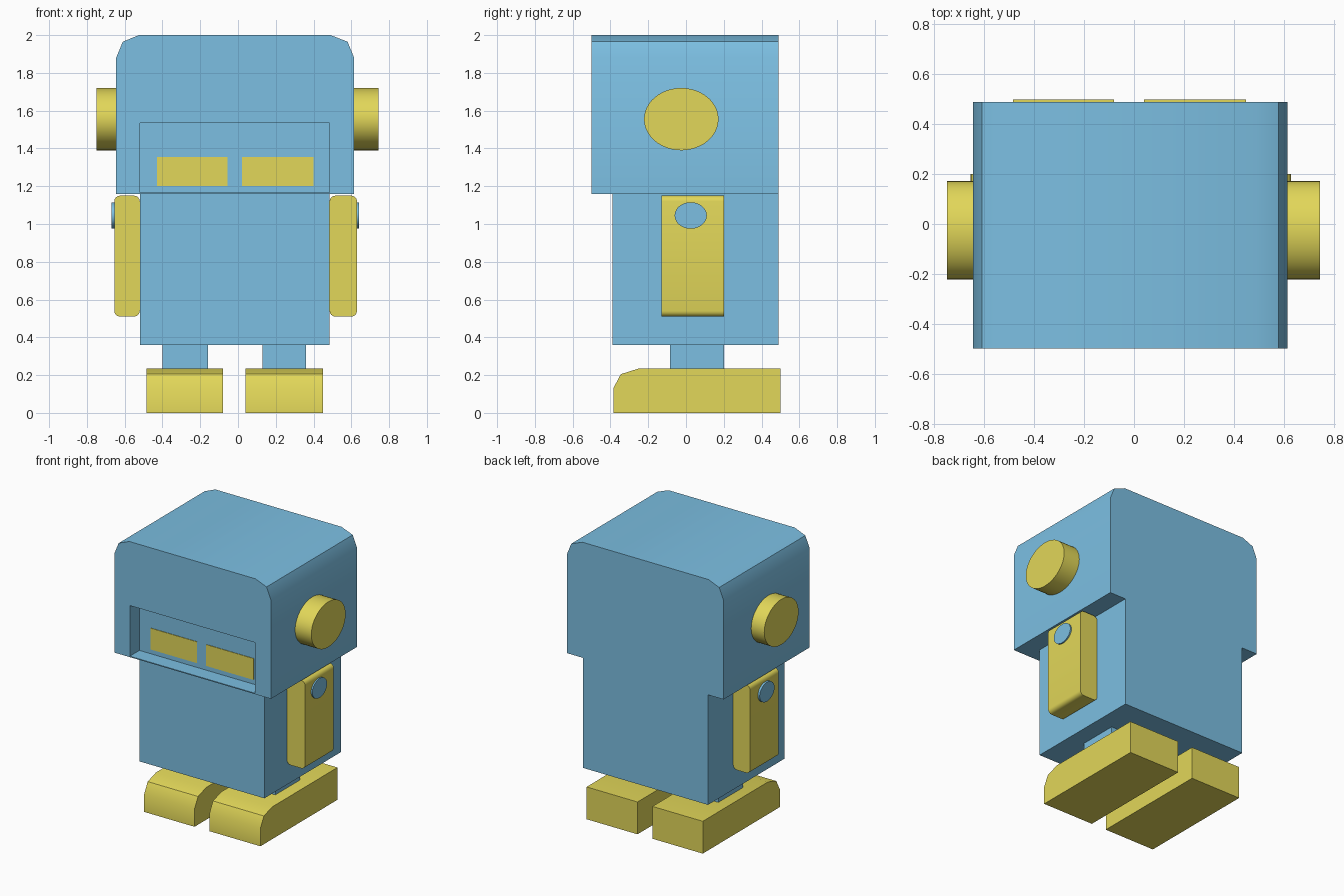
import bpy, bmesh, math

if "Cube" in bpy.data.objects:
    bpy.data.objects.remove(bpy.data.objects["Cube"])


def material(name, color):
    m = bpy.data.materials.new(name)
    m.diffuse_color = (*color, 1)
    m.use_nodes = True
    m.node_tree.nodes["Principled BSDF"].inputs["Base Color"].default_value = m.diffuse_color
    return m


BLUE = material("blue", (0.20, 0.52, 0.76))
YELLOW = material("yellow", (0.76, 0.68, 0.10))


def select(ob):
    bpy.ops.object.select_all(action='DESELECT')
    ob.select_set(True)
    bpy.context.view_layer.objects.active = ob


def smooth(ob):
    select(ob)
    bpy.ops.object.shade_smooth_by_angle(angle=math.radians(30))


def prism(name, profile, axis, lo, hi, mat):
    """Extrude a profile along x (profile in y,z) or y (profile in x,z)."""
    bm = bmesh.new()
    place = (lambda p, d: (d, p[0], p[1])) if axis == 'x' else (lambda p, d: (p[0], d, p[1]))
    a = [bm.verts.new(place(p, lo)) for p in profile]
    b = [bm.verts.new(place(p, hi)) for p in profile]
    bm.faces.new(a)
    bm.faces.new(b[::-1])
    n = len(a)
    for i in range(n):
        j = (i + 1) % n
        bm.faces.new((a[i], b[i], b[j], a[j]))
    bmesh.ops.recalc_face_normals(bm, faces=bm.faces)
    me = bpy.data.meshes.new(name)
    bm.to_mesh(me)
    bm.free()
    ob = bpy.data.objects.new(name, me)
    bpy.context.collection.objects.link(ob)
    me.materials.append(mat)
    smooth(ob)
    return ob


def box(name, x, y, z, mat):
    return prism(name, [(y[0], z[0]), (y[1], z[0]), (y[1], z[1]), (y[0], z[1])],
                 'x', x[0], x[1], mat)


def disc(name, x, cy, cz, ry, rz, mat, sides=48):
    ring = [(cy + ry * math.cos(2 * math.pi * i / sides),
             cz + rz * math.sin(2 * math.pi * i / sides)) for i in range(sides)]
    return prism(name, ring, 'x', x[0], x[1], mat)


def rounded_rect(x, z, r, steps=4):
    pts = []
    for cx, cz, start in ((x[1] - r, z[1] - r, 0), (x[0] + r, z[1] - r, 90),
                          (x[0] + r, z[0] + r, 180), (x[1] - r, z[0] + r, 270)):
        for i in range(steps + 1):
            t = math.radians(start + 90 * i / steps)
            pts.append((cx + r * math.cos(t), cz + r * math.sin(t)))
    return pts


# Head with faceted top corners
head = prism("head", [(-0.645, 1.16), (-0.645, 1.88), (-0.61, 1.965), (-0.525, 2.0),
                      (0.49, 2.0), (0.58, 1.965), (0.615, 1.88), (0.615, 1.16)],
             'y', -0.50, 0.49, BLUE)

# Face recess, leaving a thin ledge below
cutter = box("face_cutter", (-0.52, 0.485), (-0.60, -0.39), (1.167, 1.535), BLUE)
cutter.hide_render = True
cut = head.modifiers.new("face_recess", 'BOOLEAN')
cut.operation = 'DIFFERENCE'
cut.solver = 'EXACT'
cut.object = cutter
select(head)
bpy.ops.object.modifier_apply(modifier=cut.name)
bpy.data.objects.remove(cutter)
smooth(head)

# Torso
box("body", (-0.52, 0.485), (-0.39, 0.49), (0.36, 1.16), BLUE)

# Paired parts: x extents for left and right
toe = [(-0.385, 0), (-0.385, 0.13), (-0.345, 0.205), (-0.25, 0.235), (0.50, 0.235), (0.50, 0)]
for side, eye, ear, arm, bolt, leg, foot in (
        ("left", (-0.43, -0.055), (-0.75, -0.64), (-0.655, -0.52),
         (-0.67, -0.65), (-0.40, -0.16), (-0.485, -0.08)),
        ("right", (0.02, 0.40), (0.61, 0.745), (0.485, 0.63),
         (0.625, 0.64), (0.13, 0.36), (0.04, 0.45))):
    box(side + "_eye", eye, (-0.394, -0.389), (1.20, 1.355), YELLOW)
    disc(side + "_ear", ear, -0.025, 1.555, 0.197, 0.165, YELLOW)
    prism(side + "_arm", rounded_rect(arm, (0.51, 1.15), 0.03), 'y', -0.13, 0.20, YELLOW)
    disc(side + "_shoulder_bolt", bolt, 0.025, 1.045, 0.085, 0.07, BLUE)
    box(side + "_leg", leg, (-0.085, 0.20), (0.235, 0.36), BLUE)
    prism(side + "_foot", toe, 'x', foot[0], foot[1], YELLOW)
